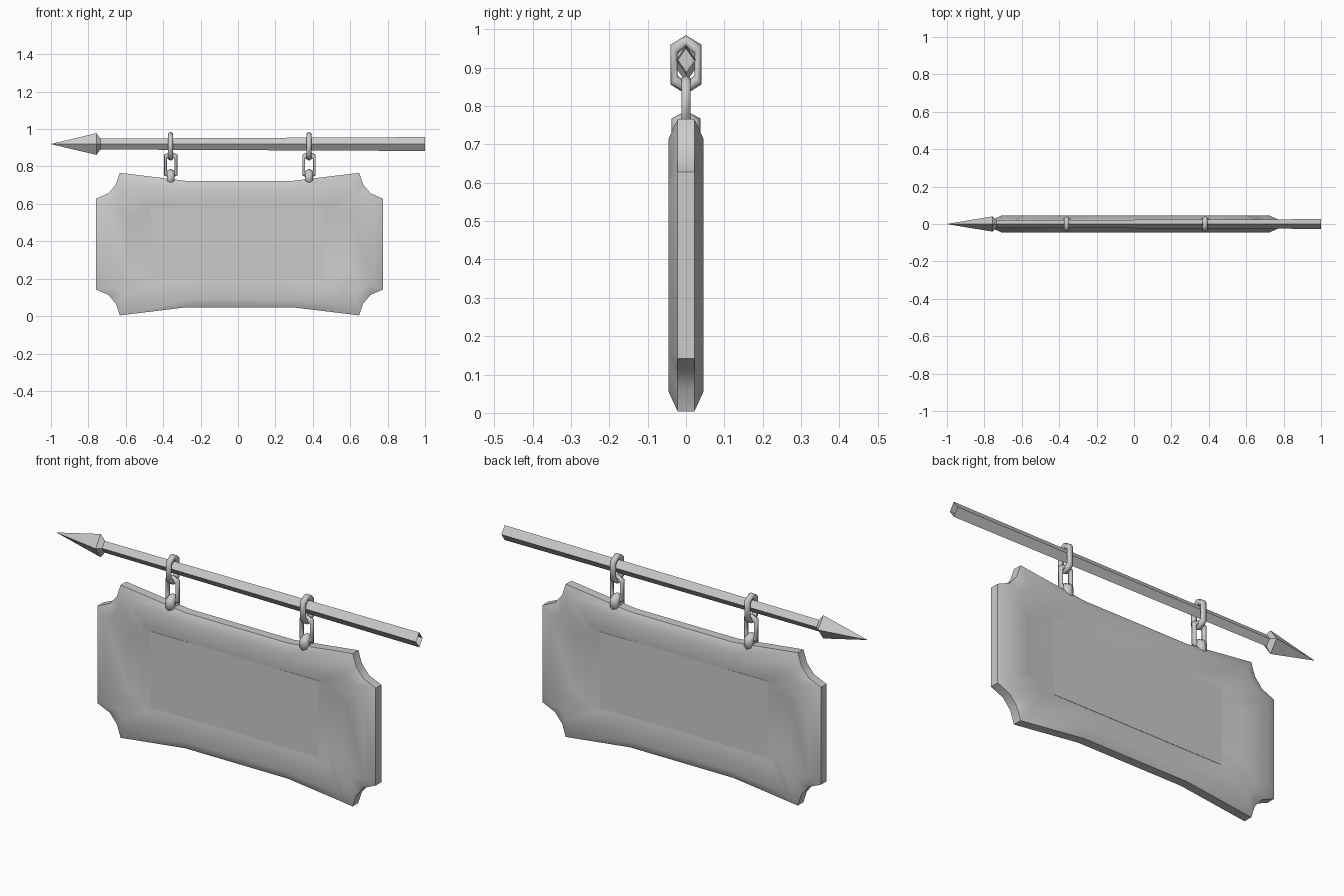
import bpy, bmesh, math
from mathutils import Vector

cube = bpy.data.objects.get("Cube")
if cube:
    bpy.data.objects.remove(cube, do_unlink=True)

GREY = (0.6, 0.6, 0.6, 1)
mat = bpy.data.materials.new("plain grey")
mat.use_nodes = True
mat.diffuse_color = GREY
mat.node_tree.nodes["Principled BSDF"].inputs["Base Color"].default_value = GREY


def loft(name, rings, cap_start=False, cap_end=False, closed=False, smooth=None):
    """Bridge equal-length rings of points into one mesh object."""
    bm = bmesh.new()
    loops = [[bm.verts.new(p) for p in ring] for ring in rings]
    pairs = list(zip(loops, loops[1:]))
    if closed:
        pairs.append((loops[-1], loops[0]))
    for a, b in pairs:
        n = len(a)
        for i in range(n):
            j = (i + 1) % n
            bm.faces.new((a[i], a[j], b[j], b[i]))
    if cap_start:
        bm.faces.new(loops[0])
    if cap_end:
        bm.faces.new(loops[-1])
    bmesh.ops.remove_doubles(bm, verts=bm.verts, dist=0.0001)
    bmesh.ops.recalc_face_normals(bm, faces=bm.faces)
    mesh = bpy.data.meshes.new(name)
    bm.to_mesh(mesh)
    bm.free()
    mesh.materials.append(mat)
    obj = bpy.data.objects.new(name, mesh)
    bpy.context.collection.objects.link(obj)
    if smooth:
        bpy.ops.object.select_all(action='DESELECT')
        obj.select_set(True)
        bpy.context.view_layer.objects.active = obj
        bpy.ops.object.shade_smooth_by_angle(angle=math.radians(smooth))
    return obj


# Sign board: notched outline, chamfered rim and dished faces
CX, CZ, HX, HZ = 0.008, 0.385, 0.767, 0.381
quarter = [(0.285, 0.338), (0.64, HZ), (0.66, 0.32), (0.70, 0.272), (HX, 0.243)]
half = quarter + [(x, -z) for x, z in reversed(quarter)]
outline = half + [(-x, z) for x, z in reversed(half)]


def board_ring(inset, y):
    sx, sz = (HX - inset) / HX, (HZ - inset) / HZ
    return [(CX + x * sx, y, CZ + z * sz) for x, z in outline]


profile = [(0.17, 0.022), (0.05, 0.045), (0, 0.022)]
rings = [board_ring(d, -y) for d, y in profile]
rings += [board_ring(d, y) for d, y in reversed(profile)]
loft("sign_board", rings, True, True, smooth=60)

# Flat lettering panels on both faces
for side, y in (("front", -1), ("back", 1)):
    rect = [[(x, y * d, z) for x, z in
             ((-0.465, 0.2), (0.46, 0.2), (0.46, 0.58), (-0.465, 0.58))]
            for d in (0.021, 0.0235)]
    loft(side + "_panel", rect, cap_end=True)


# Pole with a diamond section and an open end, and its arrowhead
def diamond(x, r):
    return [(x, 0.7 * r * math.sin(a * math.pi / 2), 0.92 + r * math.cos(a * math.pi / 2))
            for a in range(4)]


loft("pole", [diamond(-0.76, 0.029), diamond(1, 0.037)])
loft("arrowhead", [diamond(-1, 0.0005), diamond(-0.757, 0.058), diamond(-0.735, 0.029)],
     cap_end=True)


# Hexagonal chain links
def link(name, x, z, half_w, half_h, shoulder, r, across):
    """Tube of radius r round a hexagon; across is the horizontal link axis."""
    u, v = Vector(across), Vector((0, 0, 1))
    normal = u.cross(v)
    path = [(0, half_h), (half_w, shoulder), (half_w, -shoulder),
            (0, -half_h), (-half_w, -shoulder), (-half_w, shoulder)]
    rings = []
    for a, b in path:
        centre = Vector((x, 0, z)) + u * a + v * b
        out = (u * a + v * b).normalized()
        rings.append([centre + out * (r * math.cos(t * math.pi / 3))
                      + normal * (r * math.sin(t * math.pi / 3)) for t in range(6)])
    loft(name, rings, closed=True, smooth=65)


for side, x in (("right", -0.36), ("left", 0.38)):
    link(side + "_upper_link", x, 0.908, 0.031, 0.062, 0.04, 0.015, (0, 1, 0))
    link(side + "_lower_link", x, 0.808, 0.028, 0.058, 0.044, 0.014, (1, 0, 0))
    link(side + "_eyelet", x, 0.742, 0.018, 0.022, 0.012, 0.024, (0, 1, 0))
